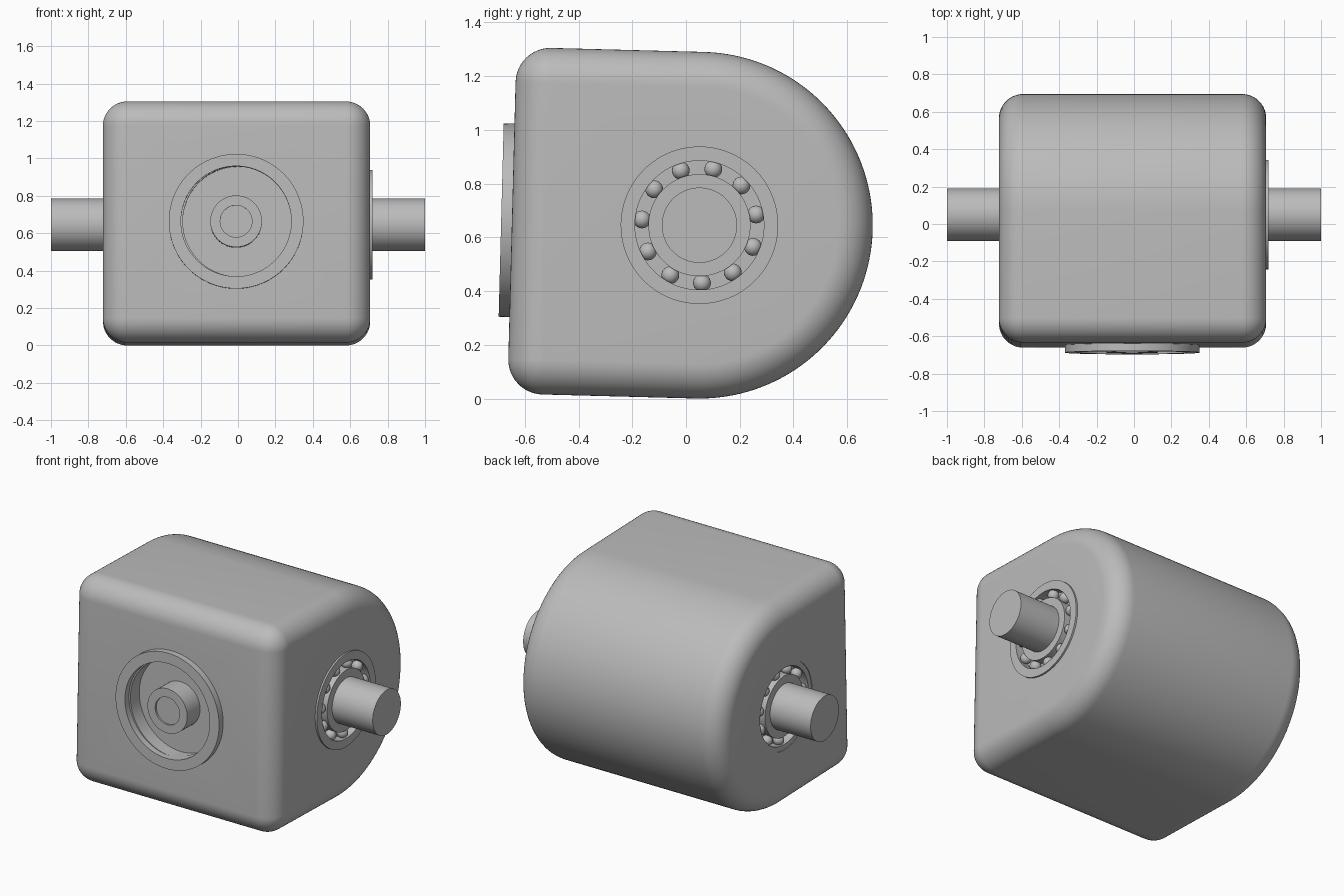
import bpy, bmesh
from math import sin, cos, pi, radians
from mathutils import Matrix

cube = bpy.data.objects.get("Cube")
if cube:
    bpy.data.objects.remove(cube, do_unlink=True)

grey = bpy.data.materials.new("plain grey")
grey.use_nodes = True
colour = (0.5, 0.5, 0.5, 1)
grey.diffuse_color = colour
grey.node_tree.nodes["Principled BSDF"].inputs["Base Color"].default_value = colour

# Everything is built around the shaft axis, then tilted and lifted together
PLACE = Matrix.Translation((0, 0.05, 0.645)) @ Matrix.Rotation(radians(-1.5), 4, 'X')
BODY_X = -0.0075       # housing centre along the shaft
HALF = 0.7145          # housing half width
RADIUS = 0.645         # rounded back
FRONT = -0.698         # flat front
FILLET = 0.13
FLANGE_FACE = -0.738
TO_X = Matrix.Rotation(pi / 2, 4, 'Y')     # lathe axis z -> +x
TO_FRONT = Matrix.Rotation(pi / 2, 4, 'X')  # lathe axis z -> -y


def finish(name, bm):
    bmesh.ops.remove_doubles(bm, verts=bm.verts, dist=1e-5)
    bmesh.ops.recalc_face_normals(bm, faces=bm.faces)
    mesh = bpy.data.meshes.new(name)
    bm.to_mesh(mesh)
    bm.free()
    mesh.materials.append(grey)
    ob = bpy.data.objects.new(name, mesh)
    bpy.context.collection.objects.link(ob)
    ob.matrix_world = PLACE
    smooth(ob)
    return ob


def smooth(ob):
    bpy.ops.object.select_all(action='DESELECT')
    ob.select_set(True)
    bpy.context.view_layer.objects.active = ob
    bpy.ops.object.shade_smooth_by_angle(angle=radians(30))


def loft(bm, rings, closed=False):
    loops = [[bm.verts.new(p) for p in ring] for ring in rings]
    pairs = list(zip(loops, loops[1:]))
    if closed:
        pairs.append((loops[-1], loops[0]))
    for a, b in pairs:
        for i in range(len(a)):
            j = (i + 1) % len(a)
            bm.faces.new((a[i], a[j], b[j], b[i]))
    if not closed:
        bm.faces.new(loops[0])
        bm.faces.new(loops[-1])


def lathe(name, profile, turn, closed=False, sides=96):
    """Revolve (radius, height) pairs; open profiles get end caps."""
    bm = bmesh.new()
    rings = [[(r * cos(2 * pi * k / sides), r * sin(2 * pi * k / sides), h)
              for k in range(sides)] for r, h in profile]
    loft(bm, rings, closed)
    bm.transform(turn)
    return finish(name, bm)


def tube(name, inner, outer, low, high, turn):
    return lathe(name, [(inner, low), (outer, low), (outer, high), (inner, high)], turn, True)


def housing_ring(x, inset):
    """D-shaped section: rounded back and two filleted front corners."""
    pts = []
    corner = (FRONT + FILLET, RADIUS - FILLET)
    for cy, cz, r, start, sweep, n in (
            (0, 0, RADIUS - inset, -pi / 2, pi, 72),
            (corner[0], corner[1], FILLET - inset, pi / 2, pi / 2, 12),
            (corner[0], -corner[1], FILLET - inset, pi, pi / 2, 12)):
        for k in range(n + 1):
            a = start + sweep * k / n
            pts.append((x, cy + r * cos(a), cz + r * sin(a)))
    return pts


# Housing with rolled edges on both sides
steps = [k / 12 * pi / 2 for k in range(13)]
half = [(HALF - FILLET * (1 - cos(a)), FILLET * (1 - sin(a))) for a in steps]
half = [(HALF - FILLET * (1 - sin(a)), FILLET * (1 - cos(a))) for a in steps]
bm = bmesh.new()
loft(bm, [housing_ring(BODY_X - x, d) for x, d in reversed(half)]
     + [housing_ring(BODY_X + x, d) for x, d in half])
housing = finish("housing", bm)

# Cut the bearing seats and the front pocket
cutters = [
    lathe("seat_cutter", [(0.293, 0.6), (0.293, 0.8)], TO_X),
    lathe("seat_cutter", [(0.272, -0.8), (0.272, -0.6)], TO_X),
    lathe("pocket_cutter", [(0.295, 0.61), (0.295, 0.8)], TO_FRONT),
]
for cutter in cutters:
    mod = housing.modifiers.new("cut", 'BOOLEAN')
    mod.operation = 'DIFFERENCE'
    mod.solver = 'EXACT'
    mod.object = cutter
    bpy.context.view_layer.objects.active = housing
    bpy.ops.object.modifier_apply(modifier=mod.name)
    bpy.data.objects.remove(cutter, do_unlink=True)
smooth(housing)

# Front flange and the hub in its pocket
shift = Matrix.Translation((-0.01, 0, 0)) @ TO_FRONT
face = -FLANGE_FACE
tube("front_flange", 0.295, 0.36, 0.65, face, shift)
lathe("front_hub", [(0.138, 0.6), (0.138, face), (0.085, face), (0.085, face - 0.012)], shift)

# Cross shaft
lathe("shaft", [(0.14, -1), (0.14, 1)], TO_X)

# A ball bearing on each side
for side, label in ((1, "left"), (-1, "right")):
    turn = Matrix.Rotation(side * pi / 2, 4, 'Y')
    tube(label + "_outer_race", 0.24, 0.293, 0.58, 0.718, turn)
    tube(label + "_inner_race", 0.138, 0.19, 0.58, 0.718, turn)
    tube(label + "_bearing_back", 0.17, 0.26, 0.6, 0.66, turn)
    bm = bmesh.new()
    for k in range(11):
        a = radians(-86) + 2 * pi * k / 11
        spot = Matrix.Translation((side * 0.685, 0.215 * cos(a), 0.215 * sin(a)))
        bmesh.ops.create_uvsphere(bm, u_segments=20, v_segments=12, radius=0.033, matrix=spot)
    finish(label + "_bearing_balls", bm)
